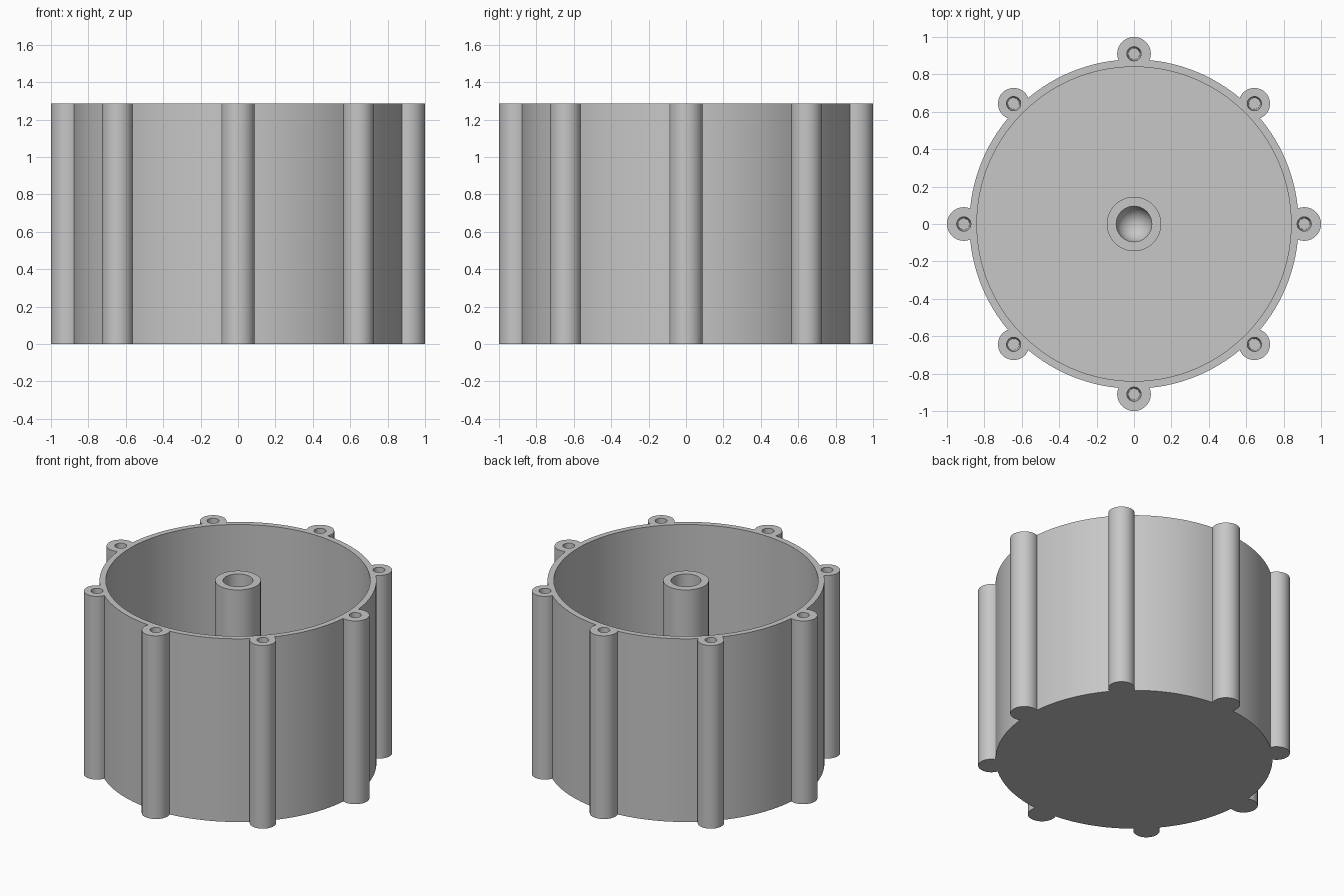
import bpy, bmesh
from math import sin, cos, pi, acos, atan2, hypot, radians

default = bpy.data.objects.get("Cube")
if default:
    bpy.data.objects.remove(default, do_unlink=True)

HEIGHT, FLOOR, ABOVE = 1.285, 0.04, 1.4
R_OUT, R_IN, R_POST, R_BORE = 0.88, 0.84, 0.145, 0.095
BOSS_DIST = 0.91

grey = bpy.data.materials.new("matte grey")
grey.use_nodes = True
grey.diffuse_color = (0.57, 0.57, 0.57, 1)
grey.node_tree.nodes["Principled BSDF"].inputs["Base Color"].default_value = (0.57, 0.57, 0.57, 1)


def finish(bm, name):
    bmesh.ops.recalc_face_normals(bm, faces=bm.faces)
    mesh = bpy.data.meshes.new(name)
    bm.to_mesh(mesh)
    bm.free()
    mesh.materials.append(grey)
    ob = bpy.data.objects.new(name, mesh)
    bpy.context.collection.objects.link(ob)
    return ob


def lathe(bm, profile, centre=(0, 0), steps=32, ring=False):
    """Revolve (radius, z) points; ring closes the profile, otherwise the ends are capped."""
    cx, cy = centre
    loops = [[bm.verts.new((cx + r * cos(2 * pi * i / steps), cy + r * sin(2 * pi * i / steps), z))
              for i in range(steps)] for r, z in profile]
    pairs = list(zip(loops, loops[1:]))
    if ring:
        pairs.append((loops[-1], loops[0]))
    else:
        bm.faces.new(loops[0])
        bm.faces.new(loops[-1])
    for a, b in pairs:
        for i in range(steps):
            j = (i + 1) % steps
            bm.faces.new((a[i], a[j], b[j], b[i]))


# Outline: round wall interrupted by eight screw bosses
outline = []
boss_spots = []
half_angles = []
for k in range(8):
    radius = 0.09 if k % 2 == 0 else 0.084
    meet = (R_OUT ** 2 + BOSS_DIST ** 2 - radius ** 2) / (2 * BOSS_DIST)
    sweep = acos((meet - BOSS_DIST) / radius)
    half_angles.append(acos(meet / R_OUT))
    boss_spots.append((k * pi / 4, radius, sweep))

for k, (turn, radius, sweep) in enumerate(boss_spots):
    for i in range(25):
        a = sweep * (i / 12 - 1)
        x, y = BOSS_DIST + radius * cos(a), radius * sin(a)
        d, t = hypot(x, y), turn + atan2(y, x)
        outline.append((d * cos(t), d * sin(t)))
    start = turn + half_angles[k]
    end = turn + pi / 4 - half_angles[(k + 1) % 8]
    for i in range(1, 12):
        t = start + (end - start) * i / 12
        outline.append((R_OUT * cos(t), R_OUT * sin(t)))

bm = bmesh.new()
base = bm.faces.new([bm.verts.new((x, y, 0)) for x, y in outline])
top = bmesh.ops.extrude_face_region(bm, geom=[base])["geom"]
bmesh.ops.translate(bm, vec=(0, 0, HEIGHT), verts=[v for v in top if isinstance(v, bmesh.types.BMVert)])
housing = finish(bm, "round_housing")

# Cutter: chamber around the post, rounded blind bore and tapered screw holes
bm = bmesh.new()
lathe(bm, [(R_POST, FLOOR), (R_IN, FLOOR), (R_IN, ABOVE), (R_POST, ABOVE)], steps=112, ring=True)
bore_z = 0.3
dome = [(R_BORE * cos(a), bore_z - R_BORE * sin(a)) for a in (radians(10 * i) for i in range(9))]
lathe(bm, [(R_BORE, ABOVE)] + dome, steps=48)
for turn, _, _ in boss_spots:
    spot = (BOSS_DIST * cos(turn), BOSS_DIST * sin(turn))
    lathe(bm, [(0.039, ABOVE), (0.038, HEIGHT), (0.03, 0.7)], spot, 24)
cutter = finish(bm, "cavity_cutter")
cutter.hide_render = True

cut = housing.modifiers.new("hollow", "BOOLEAN")
cut.operation = "DIFFERENCE"
cut.solver = "EXACT"
cut.object = cutter

bpy.ops.object.select_all(action="DESELECT")
housing.select_set(True)
bpy.context.view_layer.objects.active = housing
bpy.ops.object.modifier_apply(modifier=cut.name)
bpy.data.objects.remove(cutter, do_unlink=True)
bpy.ops.object.shade_smooth_by_angle(angle=radians(30))
